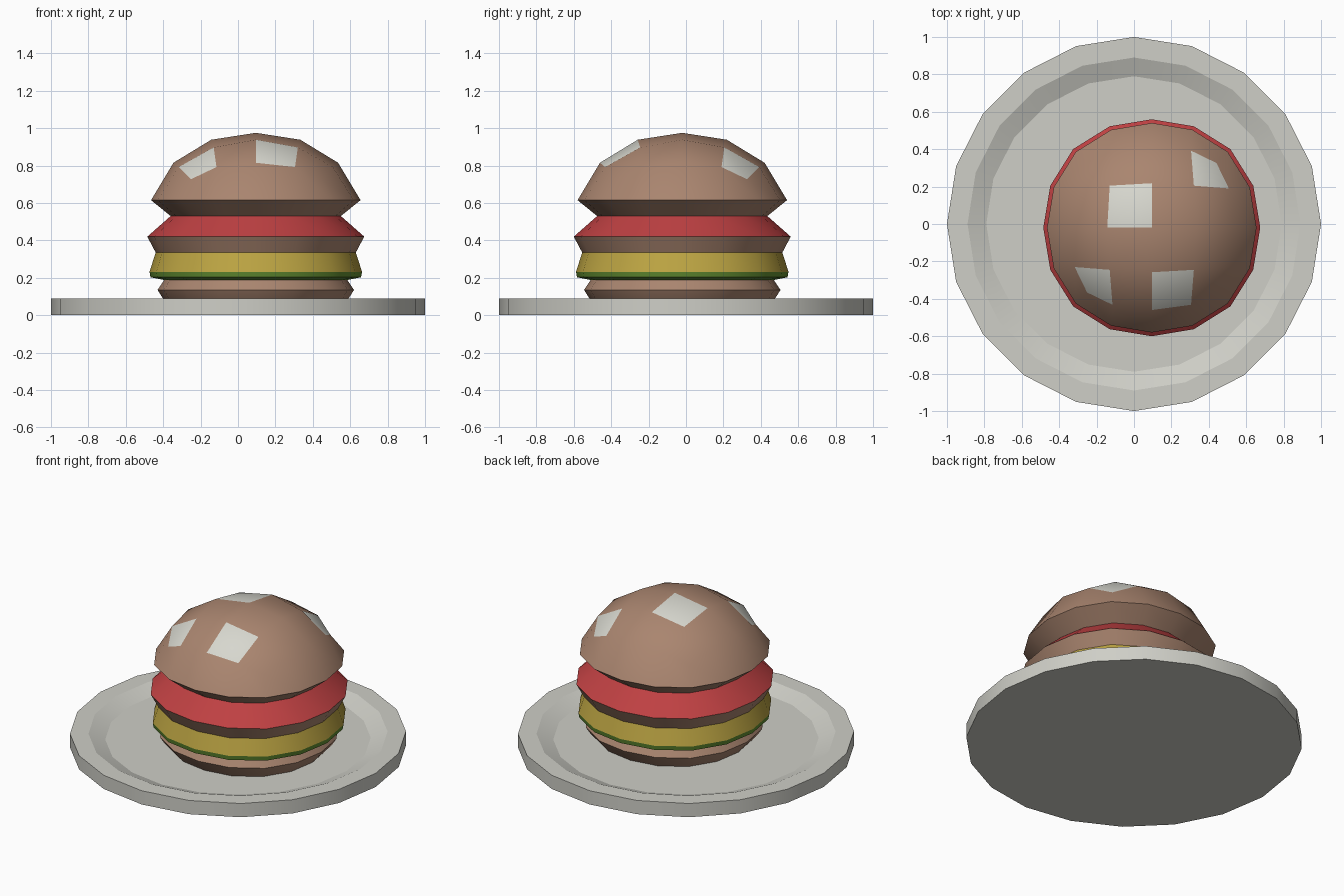
import bpy, math
from math import cos, sin, pi

if "Cube" in bpy.data.objects:
    bpy.data.objects.remove(bpy.data.objects["Cube"])

CX, CY = 0.095, -0.02   # burger sits slightly off the plate centre


def material(name, rgb):
    m = bpy.data.materials.new(name)
    m.diffuse_color = (*rgb, 1)
    m.use_nodes = True
    m.node_tree.nodes["Principled BSDF"].inputs["Base Color"].default_value = m.diffuse_color
    return m


BUN = material("bun_brown", (0.40, 0.235, 0.16))
SEED = material("seed_white", (0.68, 0.68, 0.62))
RED = material("tomato_red", (0.52, 0.052, 0.055))
PATTY = material("patty_brown", (0.40, 0.235, 0.16))
YELLOW = material("cheese_yellow", (0.50, 0.37, 0.055))
GREEN = material("lettuce_green", (0.12, 0.26, 0.03))
CHINA = material("plate_white", (0.62, 0.62, 0.57))


def make(name, verts, faces, mats, slots=None, loc=(0, 0, 0), angle=35):
    me = bpy.data.meshes.new(name)
    me.from_pydata(verts, [], faces)
    for m in mats:
        me.materials.append(m)
    if slots:
        me.polygons.foreach_set("material_index", slots)
    me.update()
    ob = bpy.data.objects.new(name, me)
    ob.location = loc
    bpy.context.collection.objects.link(ob)
    bpy.ops.object.select_all(action='DESELECT')
    ob.select_set(True)
    bpy.context.view_layer.objects.active = ob
    bpy.ops.object.shade_smooth_by_angle(angle=math.radians(angle))
    return ob


def ring(r, z, n=16, square=0.025):
    # slightly squared circle
    out = []
    for k in range(n):
        a = 2 * pi * k / n
        s = r * (1 + square * sin(2 * a) ** 2)
        out.append((s * cos(a), s * sin(a), z))
    return out


def bridge(a, b, n):
    # quads between upper ring a and lower ring b (index lists)
    return [(a[k], b[k], b[(k + 1) % n], a[(k + 1) % n]) for k in range(n)]


def band(name, profile, mat):
    verts, faces = [], []
    for i, (r, z) in enumerate(profile):
        verts += ring(r, z)
        if i:
            faces += bridge(range(16 * i - 16, 16 * i), range(16 * i, 16 * i + 16), 16)
    return make(name, verts, faces, [mat], loc=(CX, CY, 0))


# plate: 20-sided with a sunken middle
prof = [(0.79, 0.05), (0.89, 0.09), (1.0, 0.09), (1.0, 0.0)]
pv, pf = [], [tuple(range(20))]
for i, (r, z) in enumerate(prof):
    pv += ring(r, z, 20, 0)
    if i:
        pf += bridge(range(20 * i - 20, 20 * i), range(20 * i, 20 * i + 20), 20)
pf.append(tuple(reversed(range(60, 80))))
make("plate", pv, pf, [CHINA], angle=20)

# top bun: 4x4 domed grid of quads, mirrored from one octant
dome = {(0, 0): (0, 0, 0.975), (1, 0): (0.238, 0, 0.938), (2, 0): (0.44, 0, 0.815),
        (1, 1): (0.225, 0.225, 0.897), (2, 1): (0.412, 0.21, 0.792),
        (2, 2): (0.346, 0.346, 0.727)}
verts, idx = [], {}
for i in range(-2, 3):
    for j in range(-2, 3):
        a, b = abs(i), abs(j)
        x, y, z = dome[(max(a, b), min(a, b))]
        if b > a:
            x, y = y, x
        idx[i, j] = len(verts)
        verts.append((math.copysign(x, i), math.copysign(y, j), z))
seeds = {(-1, 0), (0, -2), (-2, -2), (1, 1)}   # quads painted as seeds
faces, slots = [], []
for i in range(-2, 2):
    for j in range(-2, 2):
        faces.append((idx[i, j], idx[i + 1, j], idx[i + 1, j + 1], idx[i, j + 1]))
        slots.append(1 if (i, j) in seeds else 0)
edge = sorted((k for k in idx if max(map(abs, k)) == 2),
              key=lambda k: math.atan2(k[1], k[0]) % (2 * pi))
upper = [idx[k] for k in edge]
for r, z in [(0.56, 0.615), (0.455, 0.53)]:
    lower = list(range(len(verts), len(verts) + 16))
    verts += ring(r, z)
    faces += bridge(upper, lower, 16)
    upper = lower
slots += [0] * (len(faces) - len(slots))
make("top_bun", verts, faces, [BUN, SEED], slots, (CX, CY, 0), 45)

# fillings and bottom bun, stacked bands sharing their edges
band("tomato", [(0.455, 0.53), (0.58, 0.42)], RED)
band("patty", [(0.58, 0.42), (0.535, 0.335)], PATTY)
band("cheese", [(0.535, 0.335), (0.568, 0.232)], YELLOW)
band("lettuce", [(0.568, 0.232), (0.563, 0.203), (0.49, 0.188)], GREEN)
band("bottom_bun", [(0.49, 0.188), (0.525, 0.135), (0.50, 0.095), (0.46, 0.05)], BUN)
